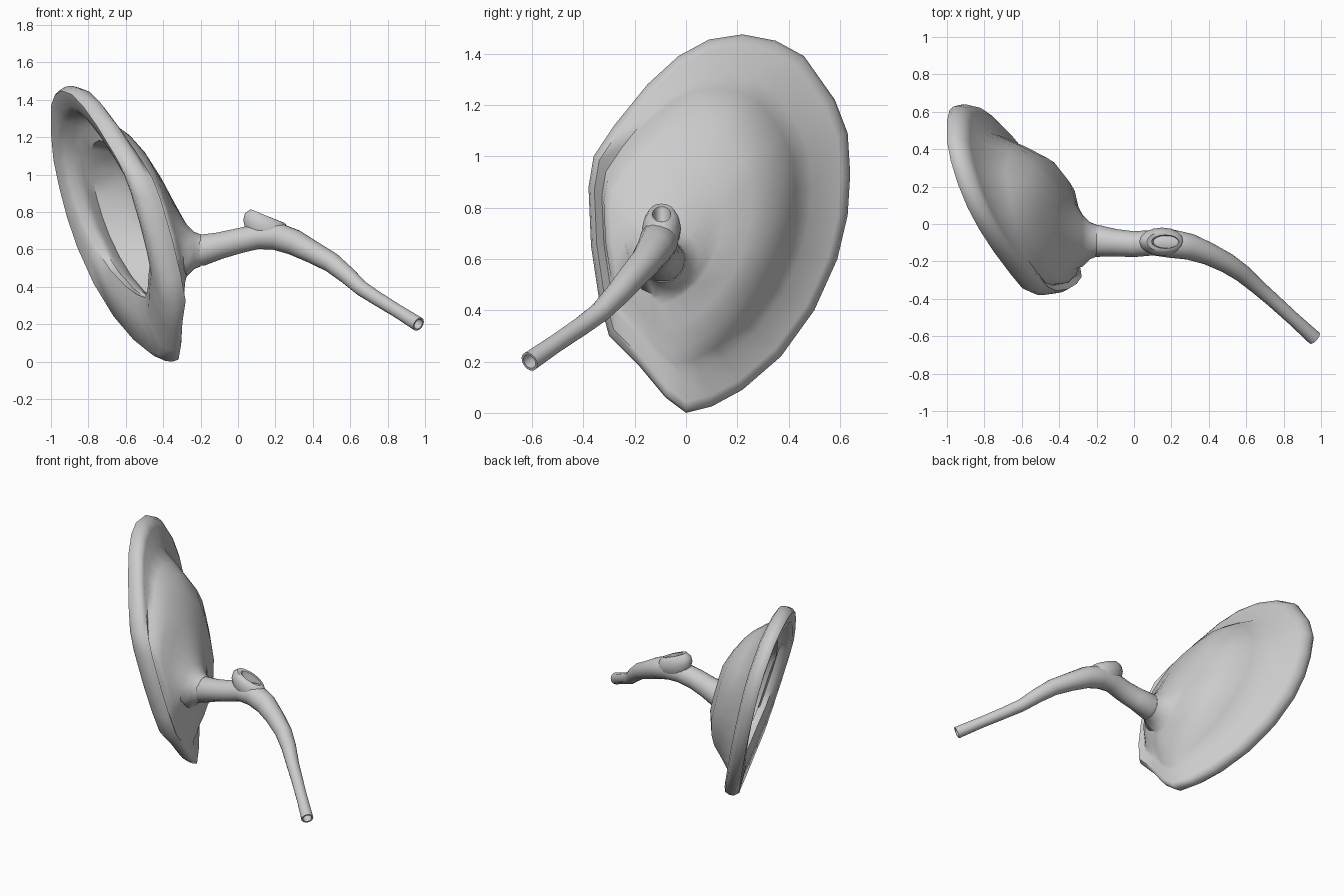
import bpy, bmesh, math
from mathutils import Vector

cube = bpy.data.objects.get("Cube")
if cube:
    bpy.data.objects.remove(cube, do_unlink=True)

grey = bpy.data.materials.new("plain_grey")
grey.use_nodes = True
COLOUR = (0.6, 0.6, 0.6, 1)
grey.diffuse_color = COLOUR
grey.node_tree.nodes["Principled BSDF"].inputs["Base Color"].default_value = COLOUR


def loft(name, rings, angle=60):
    """Skin a list of equal-length rings and cap both ends."""
    bm = bmesh.new()
    loops = [[bm.verts.new(p) for p in ring] for ring in rings]
    n = len(loops[0])
    for a, b in zip(loops, loops[1:]):
        for i in range(n):
            j = (i + 1) % n
            bm.faces.new((a[i], a[j], b[j], b[i]))
    bm.faces.new(loops[0])
    bm.faces.new(loops[-1])
    bmesh.ops.recalc_face_normals(bm, faces=bm.faces)
    mesh = bpy.data.meshes.new(name)
    bm.to_mesh(mesh)
    bm.free()
    mesh.materials.append(grey)
    obj = bpy.data.objects.new(name, mesh)
    bpy.context.collection.objects.link(obj)
    bpy.ops.object.select_all(action='DESELECT')
    obj.select_set(True)
    bpy.context.view_layer.objects.active = obj
    bpy.ops.object.shade_smooth_by_angle(angle=math.radians(angle))
    return obj


# Outer ear: outline in y and z, lying on a tilted, slightly bowed plane
outline = [(0, 0), (.1, .025), (.22, .09), (.37, .22), (.5, .4), (.59, .6), (.63, .77),
           (.64, .93), (.63, 1.09), (.58, 1.22), (.46, 1.39), (.35, 1.45), (.22, 1.475),
           (.09, 1.455), (-.03, 1.39), (-.15, 1.28), (-.28, 1.12), (-.36, 1.0),
           (-.38, .88), (-.37, .65), (-.34, .45), (-.3, .3), (-.18, .18), (-.08, .06)]
CANAL = Vector((-.09, .595))


def plane_x(y, z):
    return -.36 - .365 * y - .31 * z - .12 * max(0, y) * max(0, 1.3 - z)


def bulge(y, z):
    """Depth of the bowl: greatest behind, fading to the front, top and bottom."""
    across = max(0, min(1, (y + .3) / .5))
    return .11 + .19 * across - .25 * max(0, abs(z - .8) - .2)


def scaled(cy, cz, sy, sz, depth):
    ring = []
    for y, z in outline:
        y, z = cy + (y - cy) * sy, cz + (z - cz) * sz
        d = depth(y, z) if callable(depth) else depth
        ring.append((plane_x(y, z) + d, y, z))
    return ring


def round_ring(x, r):
    ring = []
    for p in outline:
        q = CANAL + (Vector(p) - CANAL).normalized() * r
        ring.append((x, q.x, q.y))
    return ring


ear = [
    # back: stem root, bulge, groove and flange
    round_ring(-.2, .086), round_ring(-.235, .1), round_ring(-.275, .14),
    scaled(-.16, .68, .38, .38, lambda y, z: bulge(y, z) + .03),
    scaled(-.2, .7, .54, .54, lambda y, z: bulge(y, z) + .015),
    scaled(-.2, .7, .67, .66, lambda y, z: bulge(y, z) * .92),
    scaled(-.16, .7, .73, .73, lambda y, z: bulge(y, z) * .5 + .035),
    scaled(-.12, .7, .8, .8, .065),
    scaled(0, .72, .94, .94, lambda y, z: .06 + .1 * max(0, -y - .1)),
    # rolled rim
    scaled(0, .72, .985, .985, .045), scaled(0, .72, 1, 1, .01),
    scaled(0, .72, .995, .995, -.025), scaled(.05, .8, .96, .96, -.055),
    scaled(.12, 1.0, .88, .76, -.05), scaled(.13, 1.04, .82, .67, -.02),
    # front: inner channel, ridge, bowl and canal
    scaled(.13, 1.0, .79, .67, .02), scaled(.06, .9, .7, .63, .03),
    scaled(-.08, .78, .59, .58, .02),
    scaled(-.08, .78, .56, .55, lambda y, z: bulge(y, z) * .5),
    scaled(-.08, .76, .5, .5, lambda y, z: bulge(y, z) - .04),
    round_ring(-.34, .1), round_ring(-.31, .06), round_ring(-.22, .055),
]
loft("outer_ear", ear)


# Canal and drooping tube with an open end
path = [(-.25, -.09, .588, .07), (-.2, -.09, .595, .086), (-.1, -.1, .62, .073),
        (0, -.108, .645, .069), (.1, -.1, .668, .068), (.2, -.105, .672, .076),
        (.3, -.122, .638, .07), (.4, -.16, .585, .06), (.5, -.21, .53, .054),
        (.58, -.265, .465, .048), (.66, -.335, .392, .041), (.74, -.405, .34, .038),
        (.85, -.505, .272, .036), (.965, -.61, .2, .039)]
points = [Vector(p[:3]) for p in path]
radii = [p[3] for p in path]


def tube_ring(centre, tangent, r, sides=14):
    side = tangent.cross(Vector((0, 0, 1))).normalized()
    up = side.cross(tangent).normalized()
    turns = [math.tau * i / sides for i in range(sides)]
    return [centre + side * r * math.cos(t) + up * r * math.sin(t) for t in turns]


tube = []
for i, (p, r) in enumerate(zip(points, radii)):
    tangent = (points[min(i + 1, len(points) - 1)] - points[max(i - 1, 0)]).normalized()
    tube.append(tube_ring(p, tangent, r))
tube.append(tube_ring(points[-1], tangent, .029))
tube.append(tube_ring(points[-1] - tangent * .1, tangent, .026))
loft("canal_tube", tube)


# Middle chamber: oval cup, its rim sloping down towards the tube
def cup_ring(x, z, rx, ry, slope, sides=16):
    ring = []
    for i in range(sides):
        t = math.tau * i / sides
        dx = rx * math.cos(t)
        ring.append((x + dx, -.095 + ry * math.sin(t), z - slope * dx))
    return ring


loft("middle_chamber", [
    cup_ring(.16, .64, .09, .05, .1), cup_ring(.155, .68, .115, .07, .2),
    cup_ring(.15, .72, .122, .076, .3), cup_ring(.152, .752, .115, .069, .36),
    cup_ring(.162, .776, .094, .053, .42), cup_ring(.168, .774, .074, .036, .4),
    cup_ring(.165, .74, .068, .034, .3), cup_ring(.16, .7, .05, .028, .1),
])
